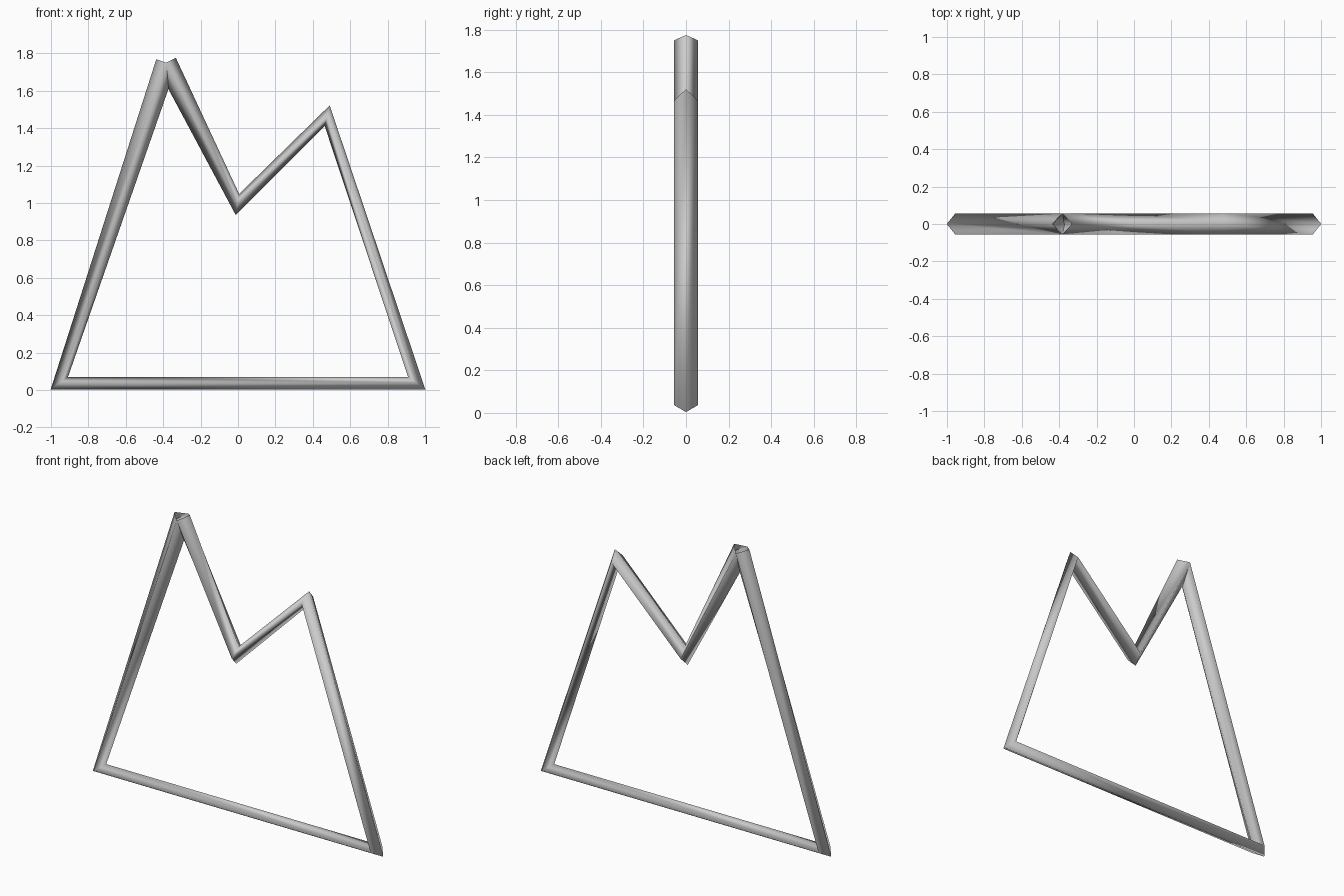
import bpy, bmesh
from mathutils import Vector

if "Cube" in bpy.data.objects:
    bpy.data.objects.remove(bpy.data.objects["Cube"])

R = 0.057  # half diagonal of the diamond cross-section
# Centre line of the twin-peak frame, starting and ending at the tall peak (x, z)
PATH = [(-0.383, 1.75), (-0.955, 0.037), (0.955, 0.037),
        (0.477, 1.466), (-0.003, 0.992), (-0.383, 1.75)]

pts = [Vector((x, 0, z)) for x, z in PATH]
dirs = [(b - a).normalized() for a, b in zip(pts, pts[1:])]
Y = Vector((0, 1, 0))

bm = bmesh.new()
rings = []
for i, p in enumerate(pts):
    # each ring lies on the corner's bisector; the two ends are square cut
    d = (dirs[max(i - 1, 0)] + dirs[min(i, len(dirs) - 1)]).normalized()
    n = Vector((d.z, 0, -d.x))
    rings.append([bm.verts.new(p + R * v) for v in (n, Y, -n, -Y)])

# four-sided tube, open at the peak where its ends overlap
for a, b in zip(rings, rings[1:]):
    for k in range(4):
        j = (k + 1) % 4
        bm.faces.new((a[k], a[j], b[j], b[k])).smooth = True

mesh = bpy.data.meshes.new("mountain_frame")
bm.to_mesh(mesh)
bm.free()

mat = bpy.data.materials.new("light grey")
mat.diffuse_color = (0.6, 0.6, 0.6, 1)
mat.use_nodes = True
mat.node_tree.nodes["Principled BSDF"].inputs["Base Color"].default_value = mat.diffuse_color
mesh.materials.append(mat)

frame = bpy.data.objects.new("mountain_frame", mesh)
bpy.context.collection.objects.link(frame)
